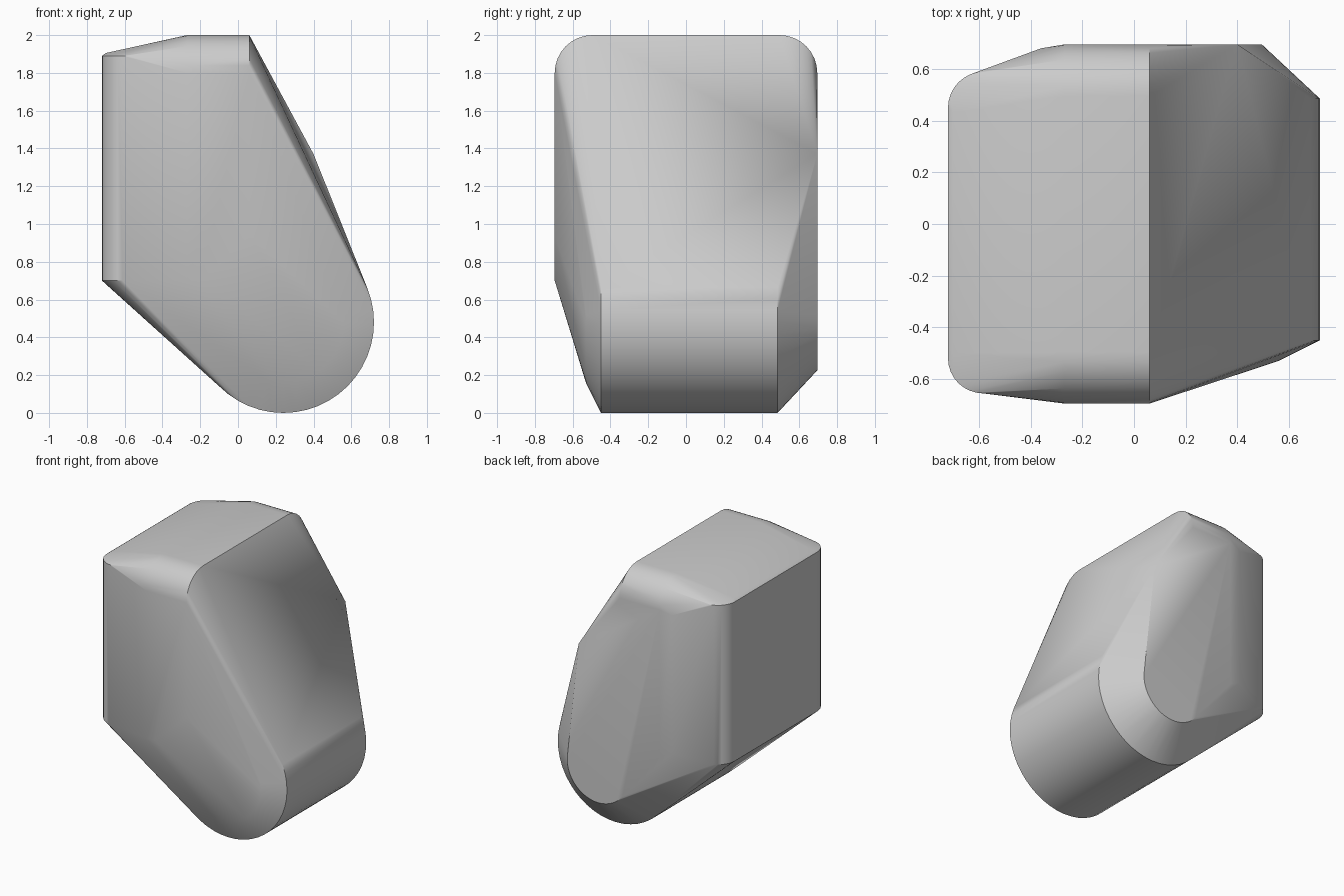
import bpy, bmesh
from math import sin, cos, pi, radians

if "Cube" in bpy.data.objects:
    bpy.data.objects.remove(bpy.data.objects["Cube"])

points = []


def arc(a, b, r, start, end, n, place):
    # Points along an arc, mapped to 3D by the place function
    for i in range(n + 1):
        t = radians(start + (end - start) * i / n)
        points.append(place(a + r * cos(t), b + r * sin(t)))


# Lower barrel: full-radius rings plus smaller chamfer rings at both ends
for y, r in ((-0.53, 0.32), (-0.45, 0.48), (0.485, 0.48), (0.695, 0.255)):
    arc(0.24, 0.48, r, 0, 352.5, 47, lambda a, b, y=y: (a, y, b))

# Upper block: rounded shoulders along the flat top
for x in (-0.27, 0.06):
    for side, start in ((1, 0), (-1, 90)):
        arc(side * 0.495, 1.80, 0.20, start, start + 90, 8,
            lambda a, b, x=x: (x, a, b))

# Left wall: rounded vertical corners
for z in (0.70, 1.89):
    arc(-0.585, -0.52, 0.135, 180, 270, 8, lambda a, b, z=z: (a, b, z))
    arc(-0.58, 0.45, 0.14, 90, 180, 8, lambda a, b, z=z: (a, b, z))
points += [(-0.70, -0.50, 1.905), (-0.70, 0.43, 1.905)]

# Lower corners of the side faces and the back shoulder
for y in (-0.695, 0.695):
    points += [(-0.27, y, 0.70), (-0.20, y, 0.70)]
points += [(0.06, -0.695, 0.94), (0.40, 0.695, 1.37),
           (-0.36, 0.68, 0.75), (-0.36, 0.68, 1.78)]

# Skin everything with one convex surface
bm = bmesh.new()
for p in points:
    bm.verts.new(p)
bmesh.ops.remove_doubles(bm, verts=bm.verts[:], dist=0.0005)
bmesh.ops.convex_hull(bm, input=bm.verts[:])
bmesh.ops.delete(bm, geom=[v for v in bm.verts if not v.link_faces], context='VERTS')
bmesh.ops.dissolve_limit(bm, angle_limit=radians(0.5), verts=bm.verts[:], edges=bm.edges[:])
bmesh.ops.recalc_face_normals(bm, faces=bm.faces[:])
mesh = bpy.data.meshes.new("faceted_block")
bm.to_mesh(mesh)
bm.free()
block = bpy.data.objects.new("faceted_block", mesh)
bpy.context.collection.objects.link(block)
bpy.context.view_layer.objects.active = block
block.select_set(True)
bpy.ops.object.shade_smooth_by_angle(angle=radians(30))
